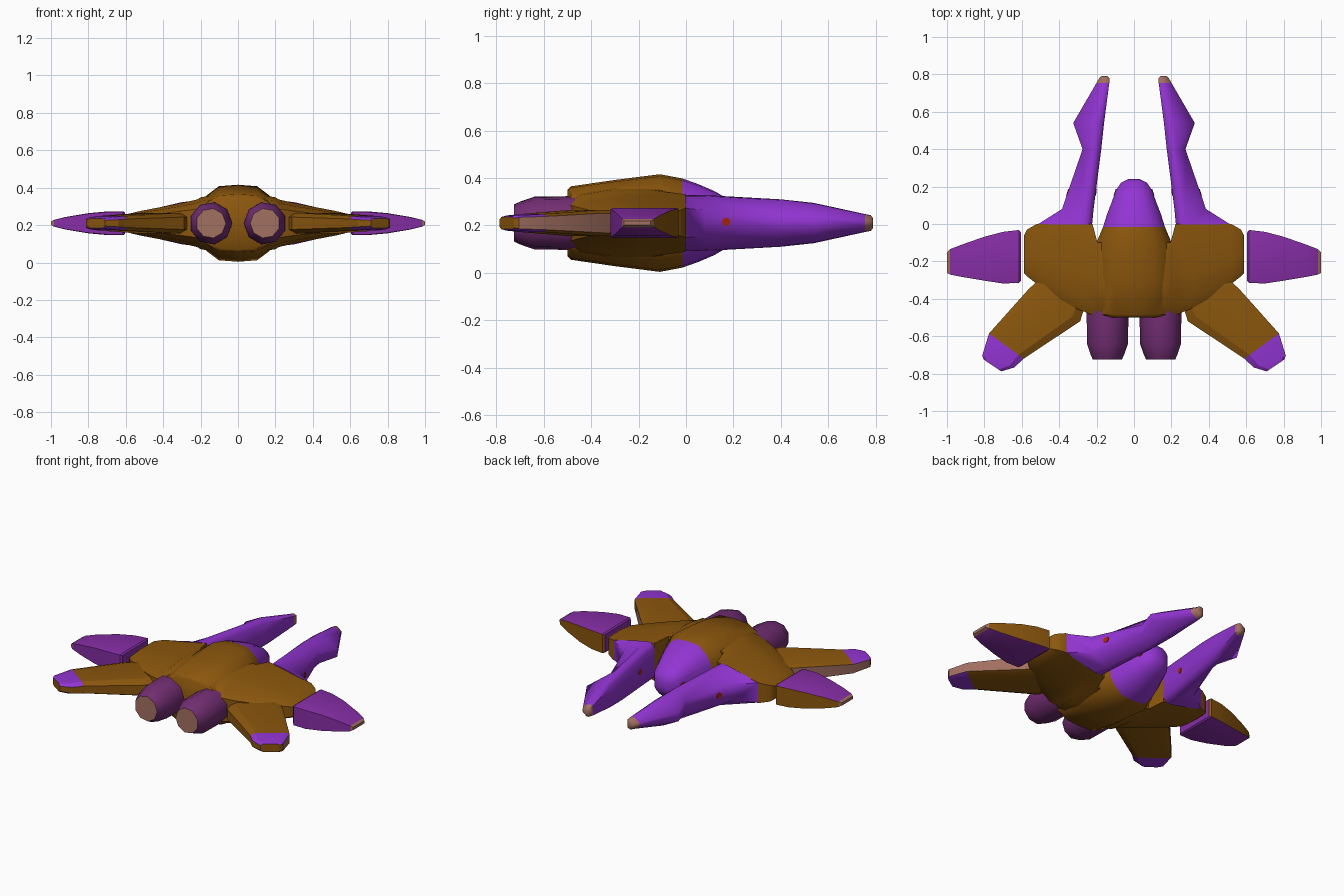
import bpy, bmesh, math

if "Cube" in bpy.data.objects:
    bpy.data.objects.remove(bpy.data.objects["Cube"])

Z = 0.21  # height of the symmetry plane of the craft


def material(name, rgb):
    m = bpy.data.materials.new(name)
    m.diffuse_color = (*rgb, 1)
    m.use_nodes = True
    m.node_tree.nodes["Principled BSDF"].inputs["Base Color"].default_value = m.diffuse_color
    return m


brown = material("brown", (0.26, 0.094, 0.004))
purple = material("purple", (0.29, 0.035, 0.65))
dull_purple = material("dull_purple", (0.24, 0.027, 0.38))
plum = material("plum", (0.17, 0.027, 0.17))
rose = material("rose_brown", (0.36, 0.16, 0.12))
red = material("red", (0.42, 0.02, 0.004))


def loft(name, rings, mats, rule=None, mirror=False, angle=30):
    """Skin a list of equal-length rings, cap the ends, colour faces by rule."""
    bm = bmesh.new()
    loops = [[bm.verts.new(p) for p in ring] for ring in rings]
    n = len(loops[0])
    for a, b in zip(loops, loops[1:]):
        for i in range(n):
            j = (i + 1) % n
            bm.faces.new((a[i], a[j], b[j], b[i]))
    bm.faces.new(loops[0])
    bm.faces.new(loops[-1])
    bmesh.ops.recalc_face_normals(bm, faces=bm.faces)
    bm.normal_update()
    if rule:
        for f in bm.faces:
            f.material_index = rule(f.calc_center_median(), f.normal)
    me = bpy.data.meshes.new(name)
    bm.to_mesh(me)
    bm.free()
    for m in mats:
        me.materials.append(m)
    me.shade_smooth()
    me.set_sharp_from_angle(angle=math.radians(angle))
    ob = bpy.data.objects.new(name, me)
    bpy.context.collection.objects.link(ob)
    if mirror:
        ob.modifiers.new("mirror", "MIRROR")
    return ob


def both_sides(half):
    """Mirror a run of (a, b, h) points top to bottom into a closed ring."""
    top = [(a, b, Z + h) for a, b, h in half]
    return top + [(a, b, Z - h) for a, b, h in reversed(half)]


# central fuselage and nose: (y, half width, half height)
body = [(-0.50, 0.17, 0.14), (-0.485, 0.20, 0.155), (-0.30, 0.22, 0.182),
        (-0.11, 0.205, 0.206), (-0.015, 0.165, 0.188), (0.05, 0.145, 0.165),
        (0.12, 0.118, 0.135), (0.18, 0.097, 0.10), (0.22, 0.07, 0.07),
        (0.24, 0.03, 0.035)]
shape = [(-1, 0.45), (-0.82, 0.72), (-0.5, 0.96), (0, 1),
         (0.5, 0.96), (0.82, 0.72), (1, 0.45)]
loft("fuselage", [both_sides([(w * u, y, h * v) for u, v in shape]) for y, w, h in body],
     [brown, purple], lambda c, n: int(c.y > -0.015), angle=45)

# broad hull: (x, front y, back y, half thickness)
hull = [(0, -0.1, -0.50, 0.15), (0.12, -0.1, -0.497, 0.15), (0.195, -0.1, -0.492, 0.14),
        (0.222, 0.0, -0.487, 0.126), (0.30, 0.0, -0.455, 0.109),
        (0.41, 0.0, -0.395, 0.087), (0.52, 0.0, -0.32, 0.066),
        (0.572, -0.03, -0.28, 0.054), (0.588, -0.06, -0.262, 0.042)]
hull = [(-x, f, b, h) for x, f, b, h in reversed(hull[1:])] + hull


def hull_ring(x, f, b, h):
    d = f - b
    return both_sides([(x, f, 0.96 * h), (x, f - 0.12 * d, h), (x, f - 0.55 * d, h),
                       (x, b + 0.12 * d, 0.85 * h), (x, b, 0.6 * h)])


loft("hull", [hull_ring(*s) for s in hull], [brown], angle=45)

# forward prongs: (y, inner x, ridge x, outer x, half height, outer edge half height)
prongs = [(-0.004, 0.224, 0.26, 0.518, 0.118, 0.062), (0.08, 0.216, 0.255, 0.385, 0.118, 0.055),
          (0.40, 0.175, 0.215, 0.275, 0.10, 0.034), (0.54, 0.16, 0.20, 0.325, 0.085, 0.026),
          (0.755, 0.132, 0.155, 0.20, 0.038, 0.013), (0.78, 0.132, 0.155, 0.186, 0.033, 0.01),
          (0.79, 0.142, 0.155, 0.175, 0.02, 0.006)]
loft("prong", [both_sides([(i, y, 0.78 * h), (r - 0.3 * (r - i), y, h),
                           (r + 0.15 * (o - r), y, 0.96 * h), (o, y, e)])
               for y, i, r, o, h, e in prongs],
     [purple, rose], lambda c, n: int(c.y > 0.757), mirror=True, angle=55)

# swept rear wings: outer edge point, inner edge point, half thickness
wings = [((0.49, -0.28), (0.26, -0.43), 0.055), ((0.565, -0.35), (0.288, -0.52), 0.055),
         ((0.775, -0.585), (0.59, -0.72), 0.038), ((0.812, -0.705), (0.64, -0.767), 0.032),
         ((0.803, -0.725), (0.71, -0.788), 0.026)]


def wing_ring(o, i, h):
    def at(t):
        return (o[0] + t * (i[0] - o[0]), o[1] + t * (i[1] - o[1]))
    return both_sides([(*at(0), 0.75 * h), (*at(0.12), h), (*at(0.85), h), (*at(1), 0.6 * h)])


def wing_colour(c, n):
    if abs(n.z) > 0.5:
        return int(0.81 * c.x - 0.59 * c.y > 0.93 or c.y < -0.69)
    return 2 if n.x * 0.77 + n.y * 0.64 > 0.7 else 0


loft("rear_wing", [wing_ring(*w) for w in wings], [brown, purple, rose],
     wing_colour, mirror=True, angle=25)

# detached wingtip pods: (x, front y, back y, half thickness)
pods = [(0.605, -0.045, -0.305, 0.058), (0.615, -0.032, -0.315, 0.064),
        (0.70, -0.042, -0.318, 0.063), (0.80, -0.068, -0.303, 0.054),
        (0.92, -0.11, -0.283, 0.034), (0.985, -0.135, -0.27, 0.018), (1.0, -0.15, -0.262, 0.009)]
loft("wingtip_pod", [both_sides([(x, f, 0.94 * h), (x, f - 0.012, h),
                                 (x, b + 0.012, h), (x, b, 0.94 * h)])
                     for x, f, b, h in pods],
     [dull_purple, brown, rose],
     lambda c, n: 2 if c.x > 0.985 else int(n.y > 0.2 and abs(n.z) < 0.6),
     mirror=True, angle=25)

# twin engines: (y, radius)
engines = [(-0.40, 0.115), (-0.50, 0.115), (-0.64, 0.113), (-0.70, 0.092), (-0.725, 0.08)]
loft("engine", [[(0.145 + r * math.cos(math.tau * (k + 0.5) / 9), y,
                  Z + r * math.sin(math.tau * (k + 0.5) / 9)) for k in range(9)]
                for y, r in engines],
     [plum, rose], lambda c, n: int(n.y < -0.9), mirror=True, angle=45)


# small red lamps, sunk flush in both sides of the prongs: (x range, slope of the side)
def lamp_ring(x, slope):
    pts = [(0.018 * math.cos(math.tau * k / 8), 0.018 * math.sin(math.tau * k / 8))
           for k in range(8)]
    return [(x + slope * u, 0.17 + u, Z + 0.005 + v) for u, v in pts]


for label, x0, x1, slope in (("prong_outer", 0.34, 0.3575, -0.344),
                             ("prong_inner", 0.201, 0.215, -0.128),
                             ("nose", 0.095, 0.1035, -0.35)):
    loft(label + "_lamp", [lamp_ring(x0, slope), lamp_ring(x1, slope)], [red], mirror=True)
